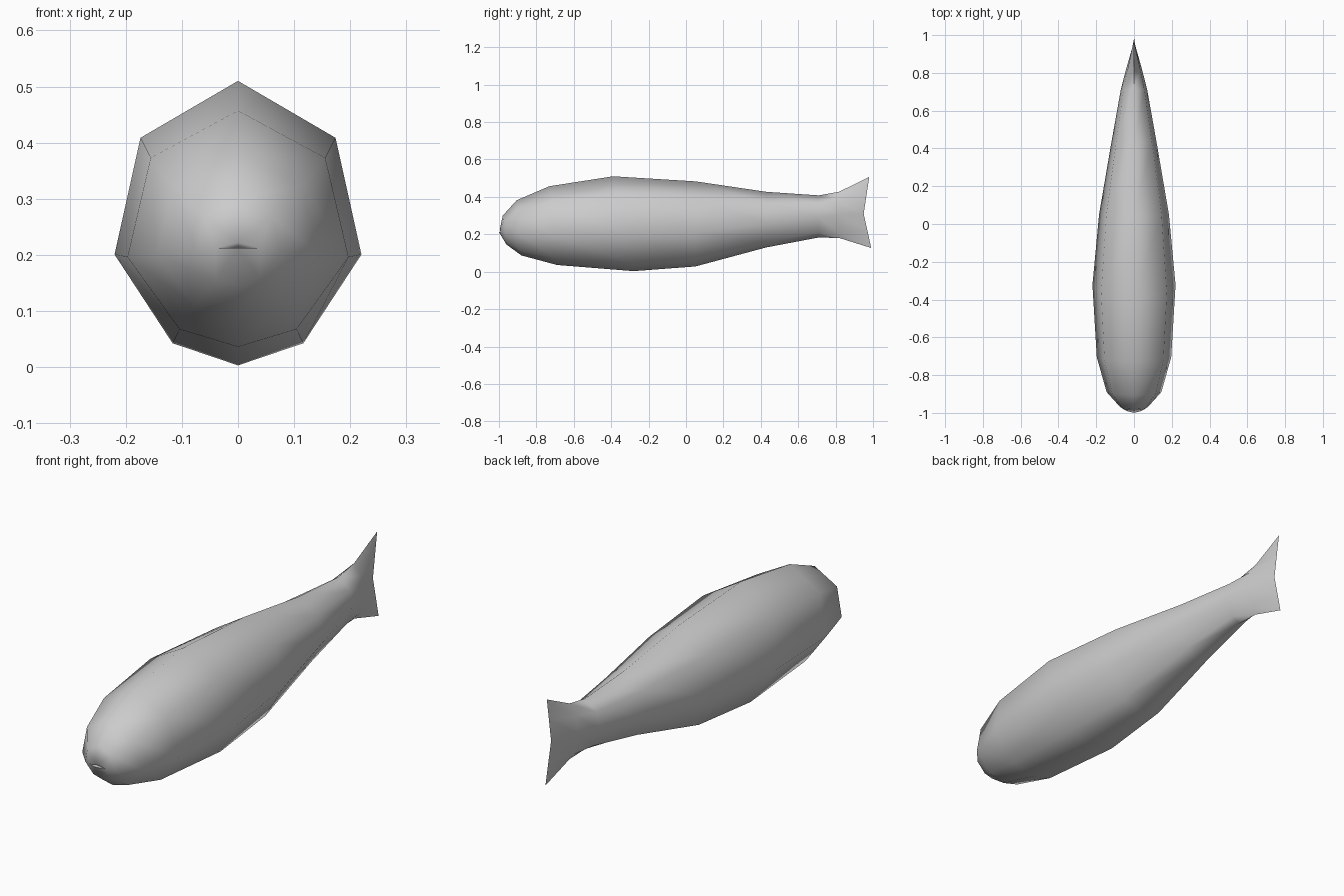
import bpy, bmesh, math

if "Cube" in bpy.data.objects:
    bpy.data.objects.remove(bpy.data.objects["Cube"], do_unlink=True)

grey = bpy.data.materials.new("fish grey")
grey.use_nodes = True
colour = (0.6, 0.6, 0.6, 1)
grey.diffuse_color = colour
grey.node_tree.nodes["Principled BSDF"].inputs["Base Color"].default_value = colour

# Body rings, nose to tail root:
# top y, top z, bottom y, bottom z, half width, height fraction of widest point
RINGS = [
    (-0.98, 0.30, -0.96, 0.145, 0.075, 0.39),
    (-0.905, 0.382, -0.88, 0.087, 0.145, 0.38),
    (-0.73, 0.457, -0.69, 0.036, 0.197, 0.38),
    (-0.39, 0.51, -0.28, 0.003, 0.22, 0.39),
    (0.05, 0.483, 0.05, 0.028, 0.185, 0.40),
    (0.43, 0.427, 0.43, 0.13, 0.12, 0.43),
    (0.71, 0.408, 0.71, 0.183, 0.07, 0.48),
    (0.82, 0.428, 0.82, 0.18, 0.042, 0.50),
]

bm = bmesh.new()


def ring(yt, zt, yb, zb, w, mid):
    """Eight-sided section: top, left side going down, bottom, right side going up."""
    half = [(0, 1), (0.79, 0.80), (1, mid), (0.53, 0.075 + 0.3 * (mid - 0.38)), (0, 0)]
    pts = half + [(-x, f) for x, f in half[3:0:-1]]
    return [bm.verts.new((x * w, yb + (yt - yb) * f, zb + (zt - zb) * f)) for x, f in pts]


loops = [ring(*r) for r in RINGS]

# Forked tail edge, where both sides meet on the centre line
edge = [bm.verts.new((0, y, z)) for y, z in
        [(0.98, 0.507), (0.965, 0.41), (0.95, 0.31), (0.97, 0.22), (0.99, 0.127)]]
loops.append(edge + edge[3:0:-1])

for a, b in zip(loops, loops[1:]):
    for i in range(8):
        j = (i + 1) % 8
        bm.faces.new((a[i], a[j], b[j], b[i]))

# Nose with a small mouth: lips, corners and an inner point
upper, lower, left, right, inner = [bm.verts.new(p) for p in [
    (0, -0.996, 0.222), (0, -1.0, 0.212), (0.04, -0.99, 0.212),
    (-0.04, -0.99, 0.212), (0, -0.972, 0.212)]]
n = loops[0]
for corner, side, shoulder, belly in ((left, 2, 1, 3), (right, 6, 7, 5)):
    for face in [(corner, n[side], n[shoulder]), (corner, n[shoulder], upper),
                 (upper, n[shoulder], n[0]), (corner, n[belly], n[side]),
                 (corner, lower, n[belly]), (lower, n[4], n[belly]),
                 (upper, inner, corner), (lower, corner, inner)]:
        bm.faces.new(face)

bmesh.ops.recalc_face_normals(bm, faces=bm.faces)
mesh = bpy.data.meshes.new("fish_body")
bm.to_mesh(mesh)
bm.free()
mesh.materials.append(grey)
fish = bpy.data.objects.new("fish_body", mesh)
bpy.context.collection.objects.link(fish)

# Smooth skin, crisp mouth and tail edge
bpy.ops.object.select_all(action="DESELECT")
fish.select_set(True)
bpy.context.view_layer.objects.active = fish
bpy.ops.object.shade_smooth_by_angle(angle=math.radians(80))
